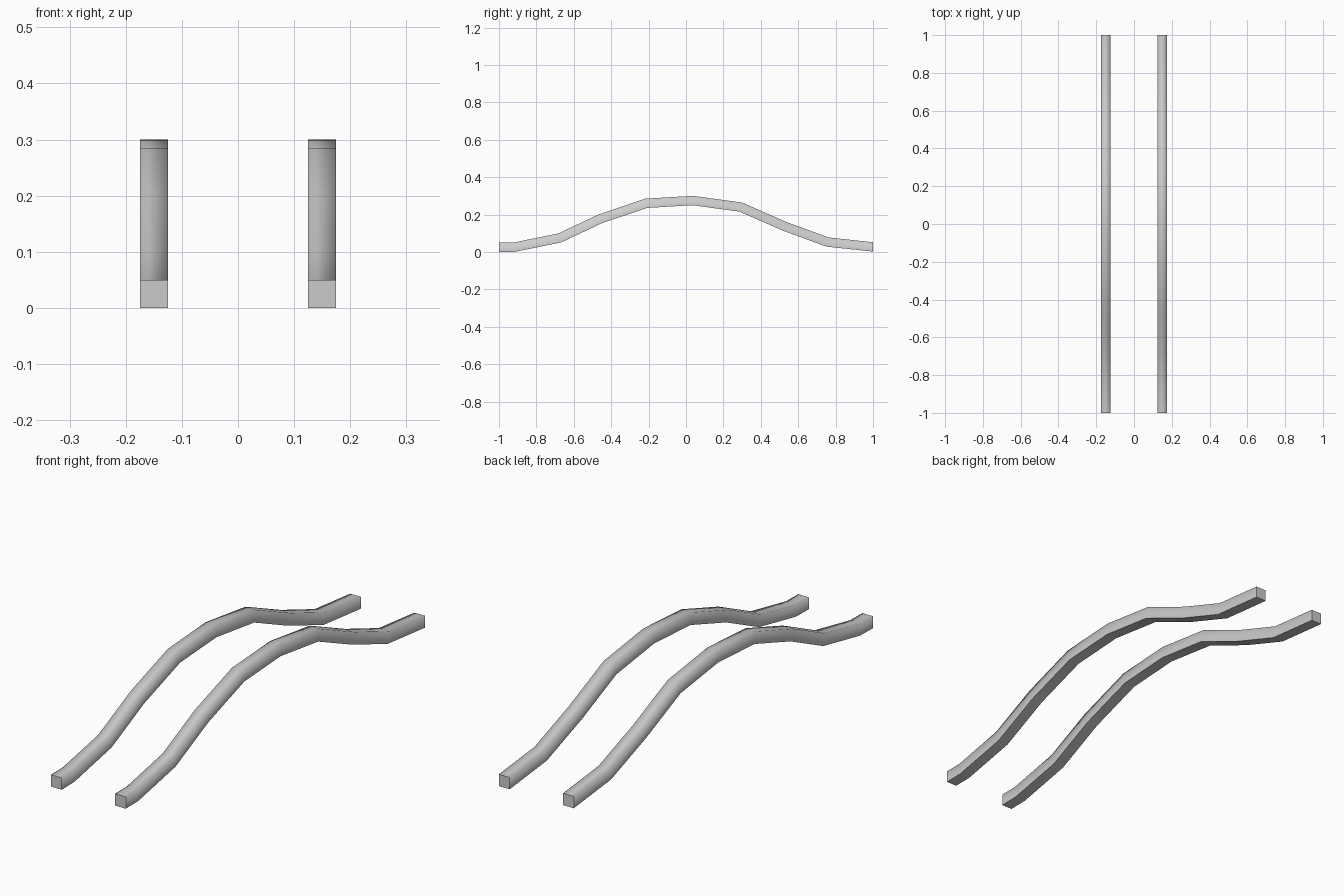
import bpy, bmesh
from mathutils import Vector

if "Cube" in bpy.data.objects:
    bpy.data.objects.remove(bpy.data.objects["Cube"])

WIDTH, THICK, OFFSET = 0.05, 0.05, 0.15

# Centre line of a rail seen from the side (y, z)
PATH = [Vector(p) for p in [
    (-1, 0.025), (-0.917, 0.026), (-0.675, 0.075), (-0.457, 0.178),
    (-0.213, 0.26), (0.035, 0.275), (0.293, 0.24), (0.525, 0.138),
    (0.757, 0.053), (1, 0.027)]]


def mitre(i):
    """Half-thickness offset at a path point; the two ends are cut upright."""
    if i in (0, len(PATH) - 1):
        return Vector((0, THICK / 2))
    a = (PATH[i] - PATH[i - 1]).normalized()
    b = (PATH[i + 1] - PATH[i]).normalized()
    t = (a + b).normalized()
    return Vector((-t.y, t.x)) * (THICK / 2) / t.dot(a)


def make_rail(name, x):
    bm = bmesh.new()
    rings = []
    for i, p in enumerate(PATH):
        m = mitre(i)
        rings.append([bm.verts.new((x + sx * WIDTH / 2, *(p + m * sz)))
                      for sx, sz in ((-1, -1), (1, -1), (1, 1), (-1, 1))])
    for r, s in zip(rings, rings[1:]):
        for k in range(4):
            n = (k + 1) % 4
            bm.faces.new((r[k], r[n], s[n], s[k]))
    # End caps
    caps = [bm.faces.new(rings[0]), bm.faces.new(rings[-1])]
    bmesh.ops.recalc_face_normals(bm, faces=bm.faces)
    for f in bm.faces:
        f.smooth = True
    # Crisp cap rims and lower edges, soft upper edges
    for cap in caps:
        for e in cap.edges:
            e.smooth = False
    for r, s in zip(rings, rings[1:]):
        for k in (0, 1):
            bm.edges.get((r[k], s[k])).smooth = False
    mesh = bpy.data.meshes.new(name)
    bm.to_mesh(mesh)
    bm.free()
    bpy.context.collection.objects.link(bpy.data.objects.new(name, mesh))


# Pair of parallel rails
make_rail("left_rail", -OFFSET)
make_rail("right_rail", OFFSET)
